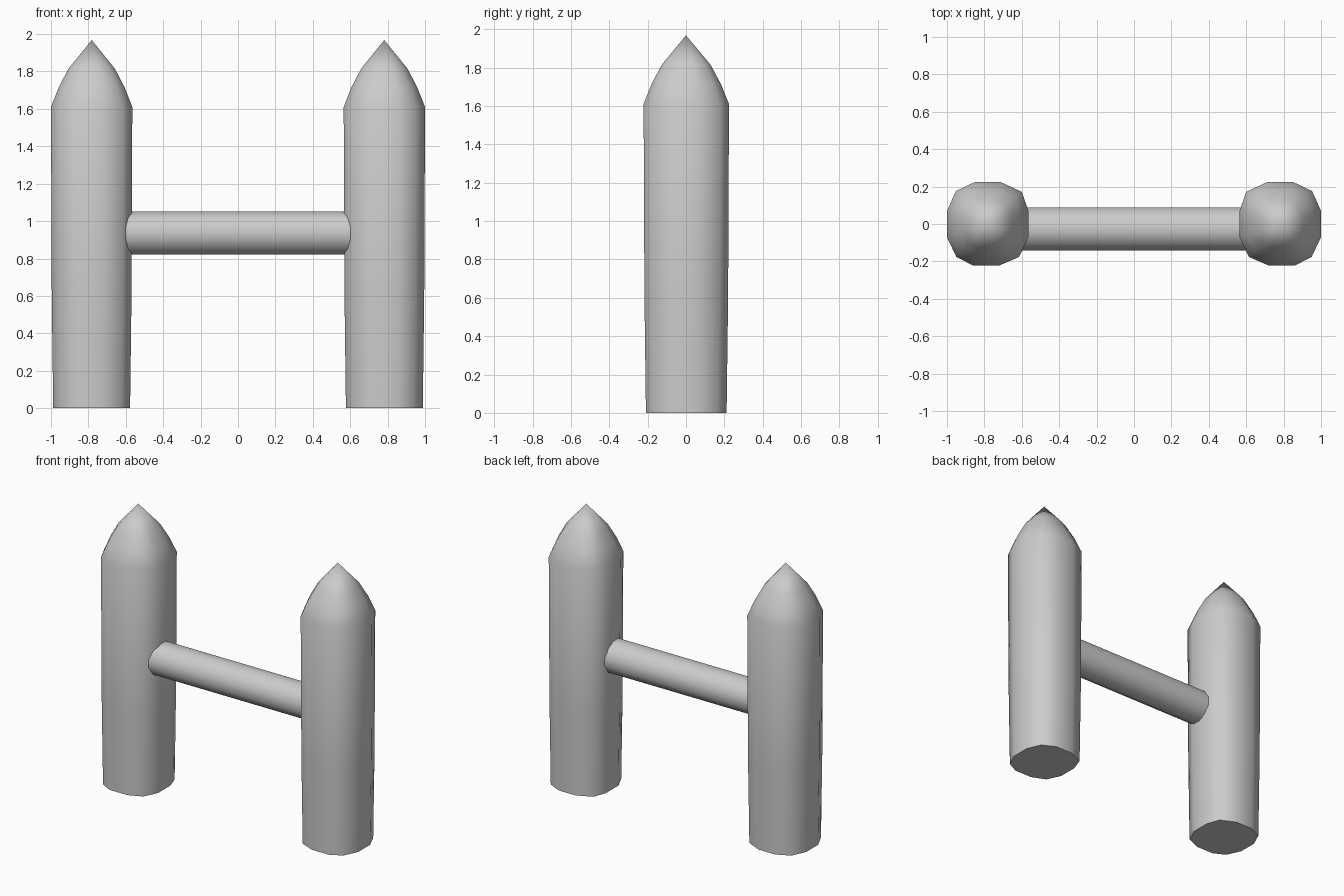
import bpy, bmesh
from math import radians, cos, sin, pi

if "Cube" in bpy.data.objects:
    bpy.data.objects.remove(bpy.data.objects["Cube"])

# Slightly squarish twelve-sided post outline, inner side towards +x
OUTLINE = [(-.070, .224), (.070, .224), (.182, .172), (.217, .072),
           (.217, -.072), (.168, -.176), (.064, -.221), (-.080, -.221),
           (-.168, -.176), (-.218, -.070), (-.218, .070), (-.170, .176)]
# (height, scale of outline) up to the pointed tip
PROFILE = [(0, .945), (0.6, .98), (1.61, 1), (1.715, .81), (1.815, .57)]
TIP = 1.968


def finish(bm, name):
    bmesh.ops.recalc_face_normals(bm, faces=bm.faces)
    mesh = bpy.data.meshes.new(name)
    bm.to_mesh(mesh)
    bm.free()
    obj = bpy.data.objects.new(name, mesh)
    bpy.context.collection.objects.link(obj)
    bpy.ops.object.select_all(action='DESELECT')
    obj.select_set(True)
    bpy.context.view_layer.objects.active = obj
    bpy.ops.object.shade_smooth_by_angle(angle=radians(55))
    return obj


def bridge(bm, a, b):
    n = len(a)
    for i in range(n):
        bm.faces.new((a[i], a[(i + 1) % n], b[(i + 1) % n], b[i]))


# Pointed posts, mirrored left and right
def post(name, side):
    bm = bmesh.new()
    rings = [[bm.verts.new((side * (-.782 + x * s), y * s, z)) for x, y in OUTLINE]
             for z, s in PROFILE]
    for a, b in zip(rings, rings[1:]):
        bridge(bm, a, b)
    bm.faces.new(rings[0])
    tip = bm.verts.new((side * -.782, 0, TIP))
    top = rings[-1]
    for i in range(len(top)):
        bm.faces.new((top[i], top[(i + 1) % len(top)], tip))
    finish(bm, name)


post("left_post", 1)
post("right_post", -1)

# Round crossbar, ends set into the posts
bm = bmesh.new()
angles = [2 * pi * (i + .5) / 12 for i in range(12)]
ends = [[bm.verts.new((x, -.026 + .119 * cos(t), .936 + .119 * sin(t))) for t in angles]
        for x in (-.62, .62)]
bridge(bm, *ends)
for ring in ends:
    bm.faces.new(ring)
finish(bm, "crossbar")
